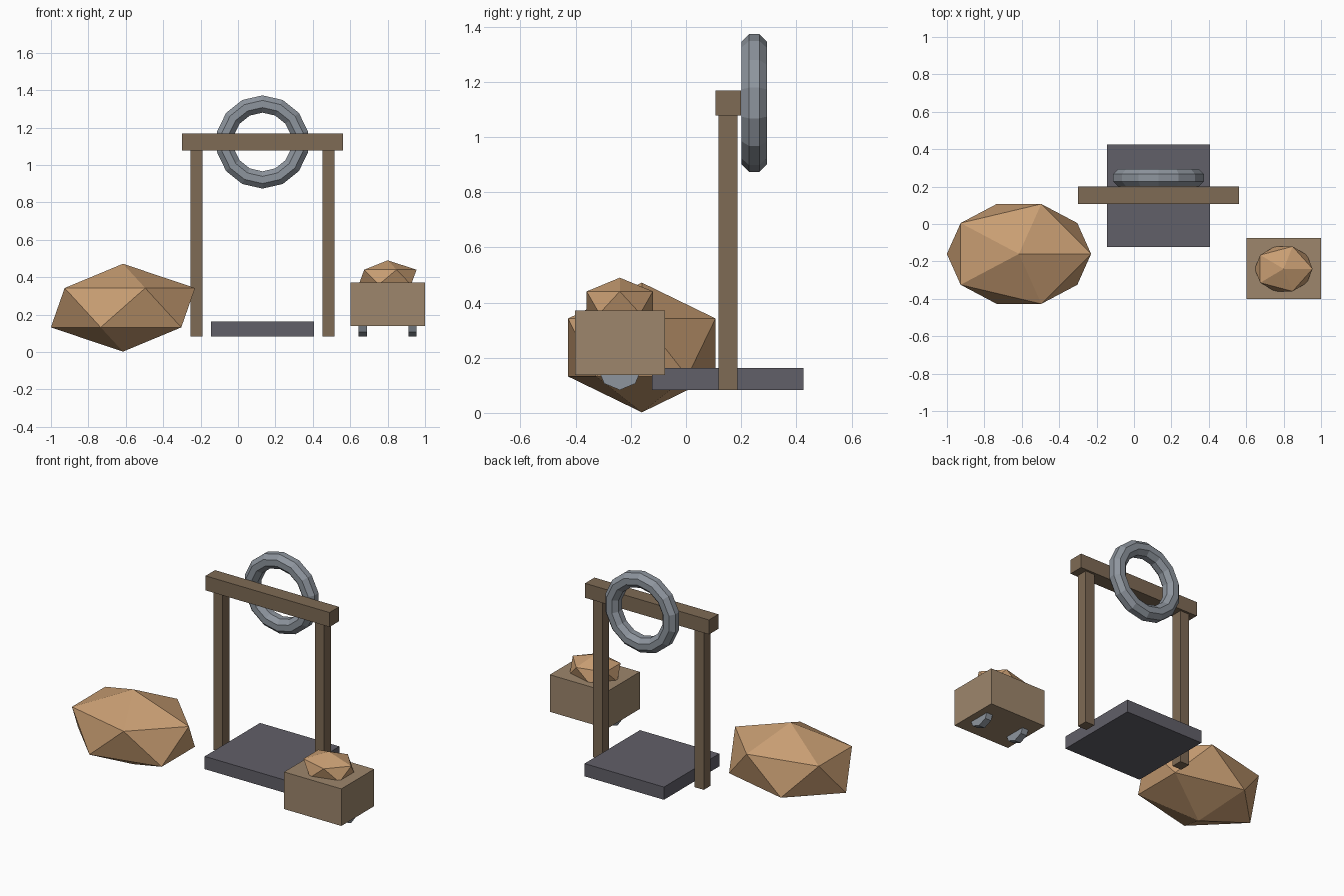
import bpy, bmesh, math
from mathutils import Matrix, Vector

if "Cube" in bpy.data.objects:
    bpy.data.objects.remove(bpy.data.objects["Cube"])


def material(name, rgb):
    m = bpy.data.materials.new(name)
    m.diffuse_color = (*rgb, 1)
    m.use_nodes = True
    m.node_tree.nodes["Principled BSDF"].inputs["Base Color"].default_value = m.diffuse_color
    return m


STONE = material("tan_stone", (0.58, 0.34, 0.17))
BOXWOOD = material("light_wood", (0.34, 0.24, 0.15))
WOOD = material("dark_wood", (0.21, 0.145, 0.09))
SLATE = material("slate", (0.12, 0.115, 0.14))
METAL = material("metal", (0.27, 0.30, 0.34))


def finish(name, bm, mat, loc=(0, 0, 0)):
    bmesh.ops.recalc_face_normals(bm, faces=bm.faces)
    me = bpy.data.meshes.new(name)
    bm.to_mesh(me)
    bm.free()
    me.materials.append(mat)
    ob = bpy.data.objects.new(name, me)
    ob.location = loc
    bpy.context.collection.objects.link(ob)


def box(name, mat, x, y, z):
    bm = bmesh.new()
    bmesh.ops.create_cube(bm, size=1)
    bmesh.ops.scale(bm, vec=(x[1] - x[0], y[1] - y[0], z[1] - z[0]), verts=bm.verts)
    finish(name, bm, mat, [(a + b) / 2 for a, b in (x, y, z)])


def rock(name, mat, loc, radii):
    bm = bmesh.new()
    bmesh.ops.create_icosphere(bm, subdivisions=1, radius=1)
    bmesh.ops.scale(bm, vec=radii, verts=bm.verts)
    finish(name, bm, mat, loc)


def wheel(name, mat, loc, radius, width):
    bm = bmesh.new()
    bmesh.ops.create_cone(bm, cap_ends=True, segments=8, radius1=radius, radius2=radius,
                          depth=width, matrix=Matrix.Rotation(math.pi / 2, 4, 'Y'))
    finish(name, bm, mat, loc)


def ring(name, mat, loc, major, minor, steps, sides):
    # cross-section in the YZ plane at the top of the ring, spun about Y
    bm = bmesh.new()
    verts = []
    for i in range(sides):
        a = 2 * math.pi * (i + 0.5) / sides
        verts.append(bm.verts.new((0, minor * math.sin(a), major + minor * math.cos(a))))
    edges = [bm.edges.new((verts[i], verts[(i + 1) % sides])) for i in range(sides)]
    bmesh.ops.spin(bm, geom=verts + edges, cent=(0, 0, 0), axis=(0, 1, 0),
                   angle=2 * math.pi, steps=steps, use_merge=True)
    bmesh.ops.remove_doubles(bm, verts=bm.verts, dist=1e-4)
    finish(name, bm, mat, loc)


# large boulder
rock("boulder", STONE, (-0.615, -0.16, 0.237), (0.431, 0.314, 0.235))

# standing frame with base plate
CX = 0.131
box("base_plate", SLATE, (CX - 0.276, CX + 0.276), (-0.124, 0.426), (0.083, 0.163))
for side, s in (("left", -1), ("right", 1)):
    x = CX + s * 0.353
    box(side + "_post", WOOD, (x - 0.032, x + 0.032), (0.117, 0.186), (0.083, 1.08))
box("crossbeam", WOOD, (CX - 0.431, CX + 0.431), (0.106, 0.2), (1.077, 1.168))
ring("hanging_ring", METAL, (CX, 0.247, 1.123), 0.203, 0.05, 14, 8)

# cart with load and wheels
box("cart_box", BOXWOOD, (0.602, 1.0), (-0.402, -0.076), (0.138, 0.371))
rock("cart_load", STONE, (0.8, -0.24, 0.4), (0.173, 0.141, 0.09))
for side, s in (("left", -1), ("right", 1)):
    wheel(side + "_wheel", METAL, (0.8 + s * 0.133, -0.24, 0.163), 0.08, 0.043)
